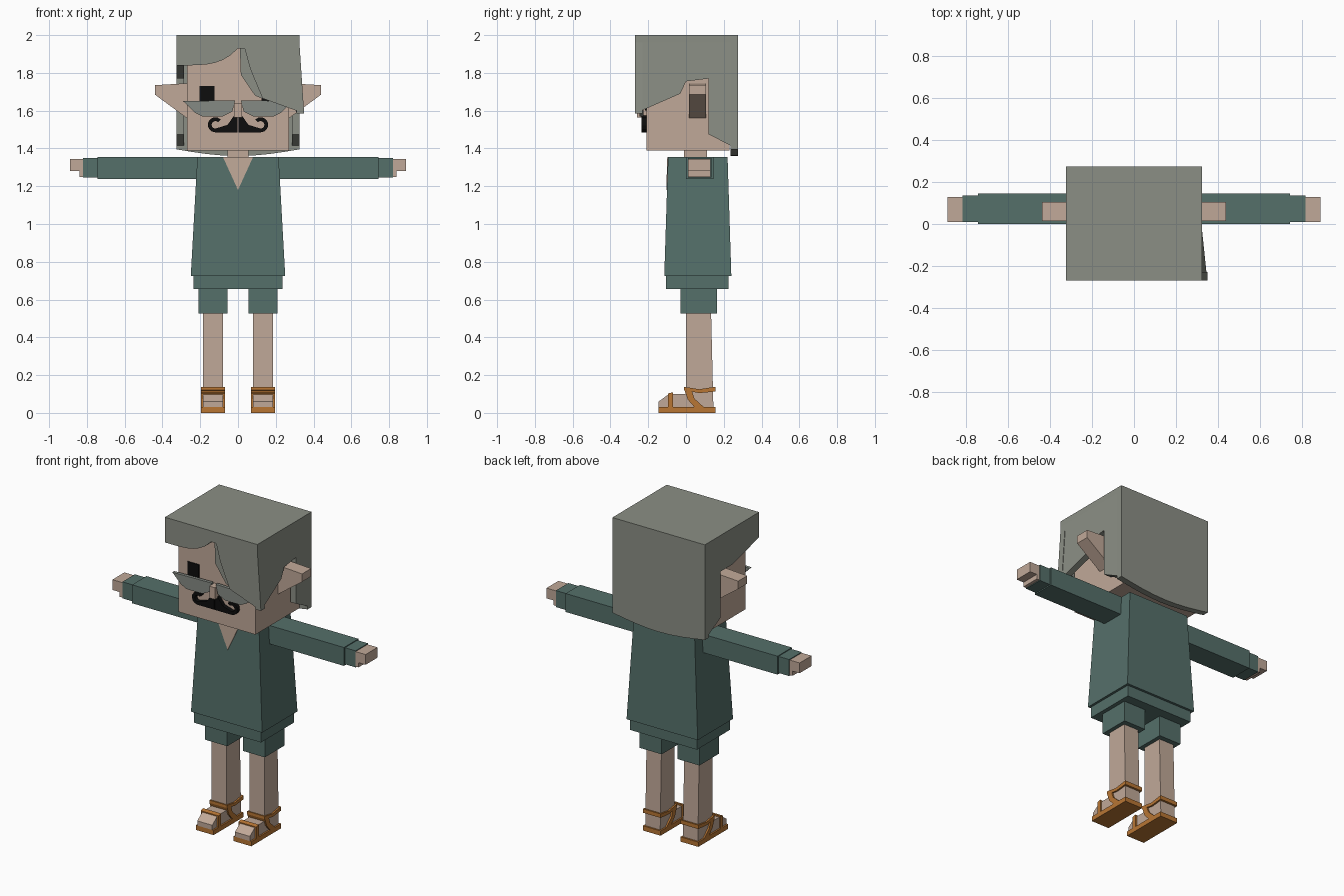
import bpy
import bmesh
from math import sin, cos, pi

default_cube = bpy.data.objects.get("Cube")
if default_cube:
    bpy.data.objects.remove(default_cube, do_unlink=True)


def material(name, red, green, blue):
    result = bpy.data.materials.new(name)
    result.use_nodes = True
    colour = (red, green, blue, 1)
    result.diffuse_color = colour
    result.node_tree.nodes["Principled BSDF"].inputs["Base Color"].default_value = colour
    return result


hair = material("grey hair", 0.26, 0.275, 0.235)
glass = material("grey lens", 0.235, 0.255, 0.23)
skin = material("skin", 0.53, 0.395, 0.315)
cloth = material("green cloth", 0.09, 0.16, 0.144)
leather = material("tan leather", 0.48, 0.18, 0.034)
black = material("black", 0.004, 0.004, 0.004)


def finish(name, mesh_builder, colour):
    bmesh.ops.recalc_face_normals(mesh_builder, faces=mesh_builder.faces)
    mesh = bpy.data.meshes.new(name)
    mesh_builder.to_mesh(mesh)
    mesh_builder.free()
    mesh.materials.append(colour)
    part = bpy.data.objects.new(name, mesh)
    bpy.context.collection.objects.link(part)
    return part


def extrude(name, outline, place, start, end, colour):
    """Join two copies of an outline, placed at the start and end depths."""
    builder = bmesh.new()
    near, far = [[builder.verts.new(place(a, b, depth)) for a, b in outline]
                 for depth in (start, end)]
    builder.faces.new(near)
    builder.faces.new(far)
    for i in range(len(outline)):
        builder.faces.new((near[i - 1], near[i], far[i], far[i - 1]))
    return finish(name, builder, colour)


def front_cut(name, outline, start, end, colour, side=1):
    return extrude(name, outline, lambda x, z, y: (side * x, y, z), start, end, colour)


def side_cut(name, outline, start, end, colour, side=1):
    return extrude(name, outline, lambda y, z, x: (side * x, y, z), start, end, colour)


def box(name, left, right, front, back, bottom, top, colour, side=1):
    outline = [(left, bottom), (right, bottom), (right, top), (left, top)]
    return front_cut(name, outline, front, back, colour, side)


def block(name, half_width, front, back, bottom, top, colour):
    return box(name, -half_width, half_width, front, back, bottom, top, colour)


def reshape(part, chosen, moved):
    """Move the vertices that match a rule."""
    for vertex in part.data.vertices:
        if chosen(vertex.co):
            vertex.co = moved(vertex.co)


sides = {"left": 1, "right": -1}

# Head, neck and nose
chin, face, head_half = 1.39, -0.21, 0.27
block("head", head_half, face, 0.23, chin, 1.95, skin)
block("neck", 0.055, -0.01, 0.11, 1.33, chin, skin)
block("nose", 0.02, face - 0.05, face, 1.565, 1.64, skin)

# Hair shell: crown, back, sides and fringe
crown, hair_half, hair_front, hair_back, shell = 2, 0.325, -0.27, 0.275, 0.04
inner_half = hair_half - shell
brow, lock_tip, nape = 1.84, 1.585, 1.395
roof = crown - shell
block("hair_crown", hair_half, hair_front, hair_back, roof, crown, hair)

steps = [i / 8 for i in range(9)]
hem = [(hair_half * (t + t - 1), nape - 0.035 * sin(pi * t)) for t in steps]
front_cut("hair_back", hem + [(hair_half, roof), (-hair_half, roof)],
          hair_back - shell, hair_back, hair)

ear_gap = 0.12
behind_ear = [(ear_gap, 1.77), (ear_gap, 1.475), (hair_back, nape),
              (hair_back, roof), (hair_front, roof)]
side_cut("hair_side_right", [(hair_front, brow), (0, 1.77)] + behind_ear,
         inner_half, hair_half, hair, sides["right"])
left_hair = side_cut("hair_side_left",
                     [(hair_front, lock_tip), (-0.03, 1.69), (0, 1.755)] + behind_ear,
                     inner_half, hair_half, hair)

# Swept fringe with a long lock flaring out on the left
parting = 1.93
sweep = [(hair_half * (t - 1), brow + (parting - brow) * t ** 4) for t in steps]
lock = [(0.035, parting), (0.065, 1.82), (0.13, 1.665), (hair_half, lock_tip)]
fringe = front_cut("hair_fringe", sweep + lock + [(hair_half, roof), (-hair_half, roof)],
                   hair_front, hair_front + shell, hair)
for part in (left_hair, fringe):
    reshape(part,
            lambda co: co.x > inner_half - shell and co.y < face and co.z < lock_tip + shell,
            lambda co: (co.x + 0.025, co.y, co.z))
strand = [(0.01, parting), (0.04, parting), (0.07, 1.82), (0.14, 1.66),
          (0.09, 1.68), (0.015, 1.79)]
front_cut("hair_strand", strand, hair_front + 0.02, face - 0.015, hair)

# Moustache outline: a curl following an arc, and a tapering wing
lip, curl_x, curl_z = 1.485, 0.12, 1.525
arc = [pi * (1.25 * t - 0.5) for t in steps]
curl = [(curl_x + radius * cos(angle), curl_z + radius * sin(angle))
        for radius, angles in ((0.04, arc), (0.02, arc[::-1])) for angle in angles]
wing = [(0.003, lip), (0.003, 1.58), (0.02, 1.575), (0.055, 1.525),
        (curl_x, curl_z - 0.02), (curl_x, lip)]
lens = [(0.29, 1.65), (0.015, 1.655), (0.03, 1.595), (0.08, 1.57), (0.19, 1.57), (0.23, 1.59)]

# Facial details on both sides
for name, side in sides.items():
    box(name + "_eye", 0.125, 0.205, face - 0.006, face, 1.6, 1.73, black, side)
    front_cut(name + "_lens", lens, face - 0.035, face - 0.015, glass, side)
    front_cut(name + "_moustache_curl", curl, face - 0.025, face, black, side)
    front_cut(name + "_moustache_wing", wing, face - 0.025, face, black, side)
    ear = [(head_half, 1.56), (head_half, 1.745), (0.44, 1.735), (0.44, 1.685)]
    front_cut(name + "_ear", ear, 0.015, 0.105, skin, side)

# Tunic narrowing to the shoulders
shoulder, tunic_hem = 1.355, 0.725
tunic_half, tunic_front, tunic_back, narrowing = 0.25, -0.115, 0.24, 0.02
tunic = block("tunic", tunic_half, tunic_front, tunic_back, tunic_hem, shoulder, cloth)
reshape(tunic, lambda co: co.z > tunic_hem + shell,
        lambda co: (co.x * 0.86, co.y - narrowing * (1 if co.y > 0 else -1), co.z))

# V neck plate leaning with the tunic front
neckline = [(-0.08, shoulder), (0.08, shoulder), (0, 1.18)]
slope = narrowing / (shoulder - tunic_hem)
v_neck = front_cut("v_neck", neckline, -0.004, 0.003, skin)
reshape(v_neck, lambda co: True,
        lambda co: (co.x, co.y + tunic_front + slope * (co.z - tunic_hem), co.z))

# Shorts
waist, shorts_hem = 0.655, 0.525
block("shorts_waist", 0.235, tunic_front + 0.01, tunic_back - 0.015, waist, tunic_hem, cloth)

# Sandal profiles
sole, toe, heel = 0.03, -0.145, 0.155
foot = [(toe, sole), (toe, 0.06), (-0.09, 0.1), (0.1, 0.1), (0.1, sole)]
ankle_strap = [(-0.01, 0.12), (-0.01, 0.138), (0.07, 0.125), (heel, 0.138),
               (heel, 0.113), (0.07, 0.105)]
cross_strap = [(-0.01, 0.125), (0.03, 0.12), (0.045, 0.075), (0.095, sole),
               (0.045, sole), (0.01, 0.07)]
toe_strap = [(-0.095, sole), (-0.095, 0.103), (-0.07, 0.109), (-0.07, sole)]

# Arms, legs and sandals on both sides
for name, side in sides.items():
    cuff, wrist, fingertip, palm = 0.745, 0.82, 0.89, 1.28
    box(name + "_sleeve", 0.19, cuff, 0, 0.145, 1.238, shoulder, cloth, side)
    box(name + "_cuff", cuff, wrist, 0.01, 0.135, 1.245, 1.35, cloth, side)
    box(name + "_hand", wrist, fingertip, 0.01, 0.13, palm, 1.345, skin, side)
    box(name + "_thumb", wrist, wrist + 0.02, 0.01, 0.13, 1.25, palm, skin, side)

    box(name + "_shorts_leg", 0.055, 0.21, -0.03, 0.165, shorts_hem, waist, cloth, side)
    inside, outside, rim = 0.08, 0.185, 0.01
    shin = [(0, sole), (0.145, sole), (0.133, shorts_hem), (0, shorts_hem)]
    side_cut(name + "_leg", shin, inside, outside, skin, side)
    side_cut(name + "_foot", foot, inside, outside, skin, side)
    box(name + "_sole", inside - rim, outside + rim, toe, heel, 0, sole, leather, side)
    for strap, outline in (("_ankle_strap", ankle_strap), ("_cross_strap", cross_strap),
                           ("_toe_strap", toe_strap)):
        side_cut(name + strap, outline, inside - rim, outside + rim, leather, side)
